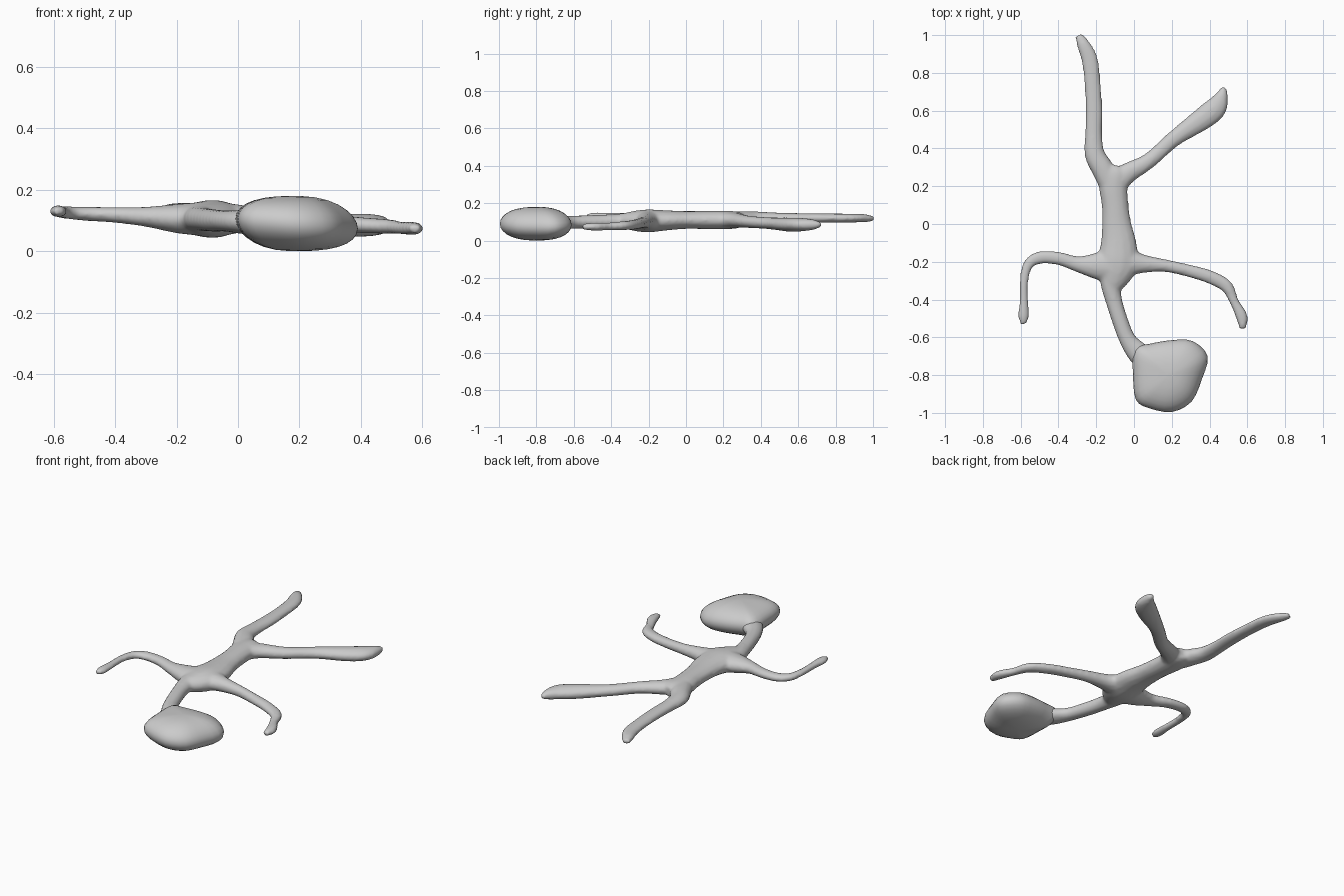
import bpy, bmesh, math
from mathutils import Vector

grey = bpy.data.materials.new("light_grey")
grey.diffuse_color = (0.6, 0.6, 0.6, 1)


def catmull(pts, closed=False, steps=4):
    """Smooth curve through a few control points of any dimension."""
    n, out = len(pts), []
    for i in range(n if closed else n - 1):
        ids = (i - 1, i, i + 1, i + 2)
        a, b, c, d = [pts[k % n] if closed else pts[min(max(k, 0), n - 1)] for k in ids]
        for s in range(steps):
            t = s / steps
            out.append([0.5 * (2 * q + (r - p) * t + (2 * p - 5 * q + 4 * r - u) * t * t
                               + (3 * q - p - 3 * r + u) * t ** 3)
                        for p, q, r, u in zip(a, b, c, d)])
    if not closed:
        out.append(list(pts[-1]))
    return out


def skin(bm, rings):
    """Bridge a list of point rings and cap both ends."""
    loops = [[bm.verts.new(p) for p in ring] for ring in rings]
    n = len(loops[0])
    for a, b in zip(loops, loops[1:]):
        for i in range(n):
            bm.faces.new((a[i], a[(i + 1) % n], b[(i + 1) % n], b[i]))
    bm.faces.new(loops[0][::-1])
    bm.faces.new(loops[-1])


def limb(bm, pts, sides=14):
    """Flattened tube; each point is x, y, z, half width, half height."""
    path = catmull(pts)
    rings = []
    for i, (x, y, z, w, h) in enumerate(path):
        p, q = path[max(i - 1, 0)], path[min(i + 1, len(path) - 1)]
        t = Vector((q[0] - p[0], q[1] - p[1], 0)).normalized()
        side = Vector((t.y, -t.x, 0))
        rings.append([Vector((x, y, z)) + side * w * math.cos(k * math.tau / sides)
                      + Vector((0, 0, h * math.sin(k * math.tau / sides)))
                      for k in range(sides)])
    skin(bm, rings)


def finish(bm, name):
    bmesh.ops.recalc_face_normals(bm, faces=bm.faces)
    mesh = bpy.data.meshes.new(name)
    bm.to_mesh(mesh)
    bm.free()
    mesh.materials.append(grey)
    obj = bpy.data.objects.new(name, mesh)
    bpy.context.collection.objects.link(obj)
    for f in mesh.polygons:
        f.use_smooth = True
    return obj


# Torso, neck and four limbs, fused into one skin
bm = bmesh.new()
limb(bm, [(-.12, -.34, .105, .05, .04), (-.10, -.27, .105, .09, .055),
          (-.085, -.2, .105, .11, .062), (-.082, -.1, .108, .095, .054),
          (-.092, 0, .11, .078, .048), (-.1, .1, .11, .071, .049),
          (-.11, .2, .11, .077, .05), (-.105, .27, .11, .085, .046),
          (-.1, .31, .11, .04, .03)])
# neck
limb(bm, [(-.115, -.24, .105, .08, .05), (-.12, -.33, .105, .055, .042),
          (-.108, -.4, .103, .045, .038), (-.078, -.5, .1, .043, .037),
          (-.035, -.61, .098, .045, .035), (.02, -.68, .095, .06, .04),
          (.08, -.74, .09, .06, .04)])
# left leg
limb(bm, [(-.12, .2, .11, .06, .045), (-.165, .29, .115, .06, .043),
          (-.208, .37, .12, .054, .036), (-.214, .48, .12, .045, .03),
          (-.212, .6, .12, .045, .027), (-.22, .75, .12, .043, .025),
          (-.235, .87, .12, .044, .024), (-.268, .95, .12, .035, .022),
          (-.295, 1.0, .117, .02, .014)])
# right leg
limb(bm, [(-.1, .2, .11, .06, .045), (-.04, .265, .108, .055, .04),
          (.08, .335, .1, .042, .033), (.21, .45, .092, .043, .032),
          (.36, .555, .085, .06, .038), (.432, .615, .085, .06, .036),
          (.465, .68, .085, .035, .028), (.475, .725, .085, .012, .012)])
# right arm
limb(bm, [(-.05, -.2, .105, .09, .055), (.04, -.21, .105, .052, .042),
          (.16, -.22, .1, .034, .032), (.28, -.245, .092, .033, .028),
          (.4, -.28, .085, .036, .026), (.49, -.33, .08, .034, .024),
          (.53, -.41, .076, .025, .021), (.57, -.49, .074, .032, .022),
          (.575, -.555, .074, .018, .014)])
# left arm
limb(bm, [(-.1, -.22, .105, .1, .058), (-.2, -.222, .106, .072, .048),
          (-.3, -.212, .112, .042, .033), (-.4, -.182, .118, .035, .026),
          (-.5, -.178, .122, .034, .023), (-.56, -.215, .126, .028, .021),
          (-.582, -.3, .13, .023, .019), (-.583, -.4, .13, .023, .019),
          (-.585, -.49, .13, .028, .02), (-.585, -.53, .13, .015, .013)])
body = finish(bm, "body_with_limbs")
remesh = body.modifiers.new("fuse", 'REMESH')
remesh.mode = 'VOXEL'
remesh.voxel_size = 0.01
remesh.use_smooth_shade = True
soften = body.modifiers.new("soften", 'SMOOTH')
soften.factor = 0.5
soften.iterations = 5

# Head: rounded, slightly squared pillow from one outline
outline = catmull([(0, -.66), (.08, -.635), (.2, -.615), (.31, -.62), (.39, -.70),
                   (.36, -.82), (.305, -.94), (.2, -.995), (.08, -.975),
                   (.01, -.93), (-.005, -.8)], closed=True, steps=3)
cx, cy, rings = .185, -.80, []
for k in range(15):
    a = math.radians(-87 + 174 * k / 14)
    s = math.cos(a) ** 0.85
    z = math.sin(a) * .09
    ring = []
    for x, y in outline:
        px = cx + (x - cx) * s
        # the head droops a little toward its outer side
        ring.append((px, cy + (y - cy) * s, .09 + z - .08 * (px - cx) * math.cos(a)))
    rings.append(ring)
bm = bmesh.new()
skin(bm, rings)
finish(bm, "head")
